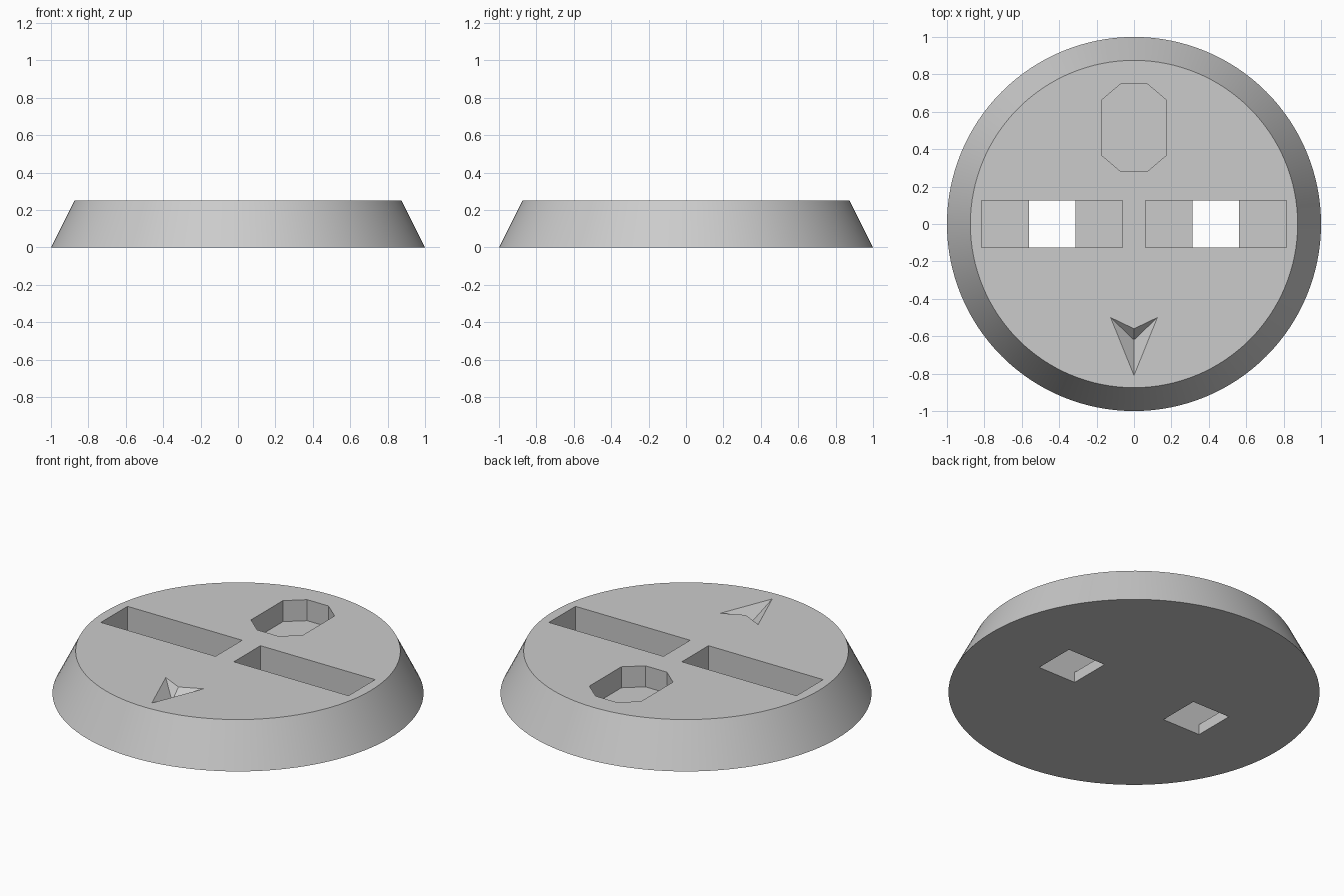
import bpy, bmesh

cube = bpy.data.objects.get("Cube")
if cube:
    bpy.data.objects.remove(cube, do_unlink=True)

TOP = 0.25
FLOOR = 0.0625   # thickness left under the slots

grey = bpy.data.materials.new("light_grey")
grey.use_nodes = True
colour = (0.6, 0.6, 0.6, 1)
grey.diffuse_color = colour
grey.node_tree.nodes["Principled BSDF"].inputs["Base Color"].default_value = colour


def make_object(name, bm):
    bmesh.ops.recalc_face_normals(bm, faces=bm.faces)
    mesh = bpy.data.meshes.new(name)
    bm.to_mesh(mesh)
    bm.free()
    mesh.materials.append(grey)
    obj = bpy.data.objects.new(name, mesh)
    bpy.context.collection.objects.link(obj)
    return obj


def prism(name, outline, z0, z1):
    bm = bmesh.new()
    face = bm.faces.new([bm.verts.new((x, y, z0)) for x, y in outline])
    side = bmesh.ops.extrude_face_region(bm, geom=[face])["geom"]
    verts = [v for v in side if isinstance(v, bmesh.types.BMVert)]
    bmesh.ops.translate(bm, verts=verts, vec=(0, 0, z1 - z0))
    return make_object(name, bm)


def box(name, x0, x1, half_y, z0, z1):
    return prism(name, [(x0, -half_y), (x1, -half_y), (x1, half_y), (x0, half_y)], z0, z1)


def arrow_pit(name, depth):
    # Four-sided pit; extended above the top by scaling about the apex
    apex = (0, -0.62)
    rim = [(0, -0.81), (0.125, -0.5), (0, -0.56), (-0.125, -0.5)]
    grow = 1.5
    bm = bmesh.new()
    tip = bm.verts.new((*apex, TOP - depth))
    ring = [bm.verts.new((x * grow, apex[1] + (y - apex[1]) * grow,
                          TOP - depth + depth * grow)) for x, y in rim]
    for i in range(4):
        bm.faces.new((tip, ring[i], ring[(i + 1) % 4]))
    # Lid split along the middle because the outline is concave
    bm.faces.new((ring[0], ring[1], ring[2]))
    bm.faces.new((ring[0], ring[2], ring[3]))
    return make_object(name, bm)


# Tapered round base
bpy.ops.mesh.primitive_cone_add(vertices=128, radius1=1, radius2=0.875, depth=TOP,
                                location=(0, 0, TOP / 2))
base = bpy.context.object
base.name = "round_base"
base.data.materials.append(grey)

# Stepped slots, each with a square through hole
cutters = []
for side, x in (("left", 0.4375), ("right", -0.4375)):
    cutters.append(box(side + "_slot_cutter", x - 0.377, x + 0.377, 0.125, FLOOR, 0.4))
    cutters.append(box(side + "_hole_cutter", x - 0.125, x + 0.125, 0.125, -0.1, 0.3))

# Chamfered pocket at the back
right_half = [(0.07, 0.28), (0.17, 0.365), (0.17, 0.665), (0.07, 0.75)]
outline = right_half + [(-x, y) for x, y in reversed(right_half)]
cutters.append(prism("back_pocket_cutter", outline, TOP / 2, 0.4))

# Arrow pit at the front
cutters.append(arrow_pit("arrow_cutter", 0.0625))

bpy.context.view_layer.objects.active = base
for cutter in cutters:
    mod = base.modifiers.new(cutter.name, 'BOOLEAN')
    mod.operation = 'DIFFERENCE'
    mod.solver = 'EXACT'
    mod.object = cutter
    bpy.ops.object.modifier_apply(modifier=mod.name)
    bpy.data.objects.remove(cutter, do_unlink=True)

bpy.ops.object.select_all(action='DESELECT')
base.select_set(True)
bpy.ops.object.shade_smooth_by_angle(angle=0.4)
